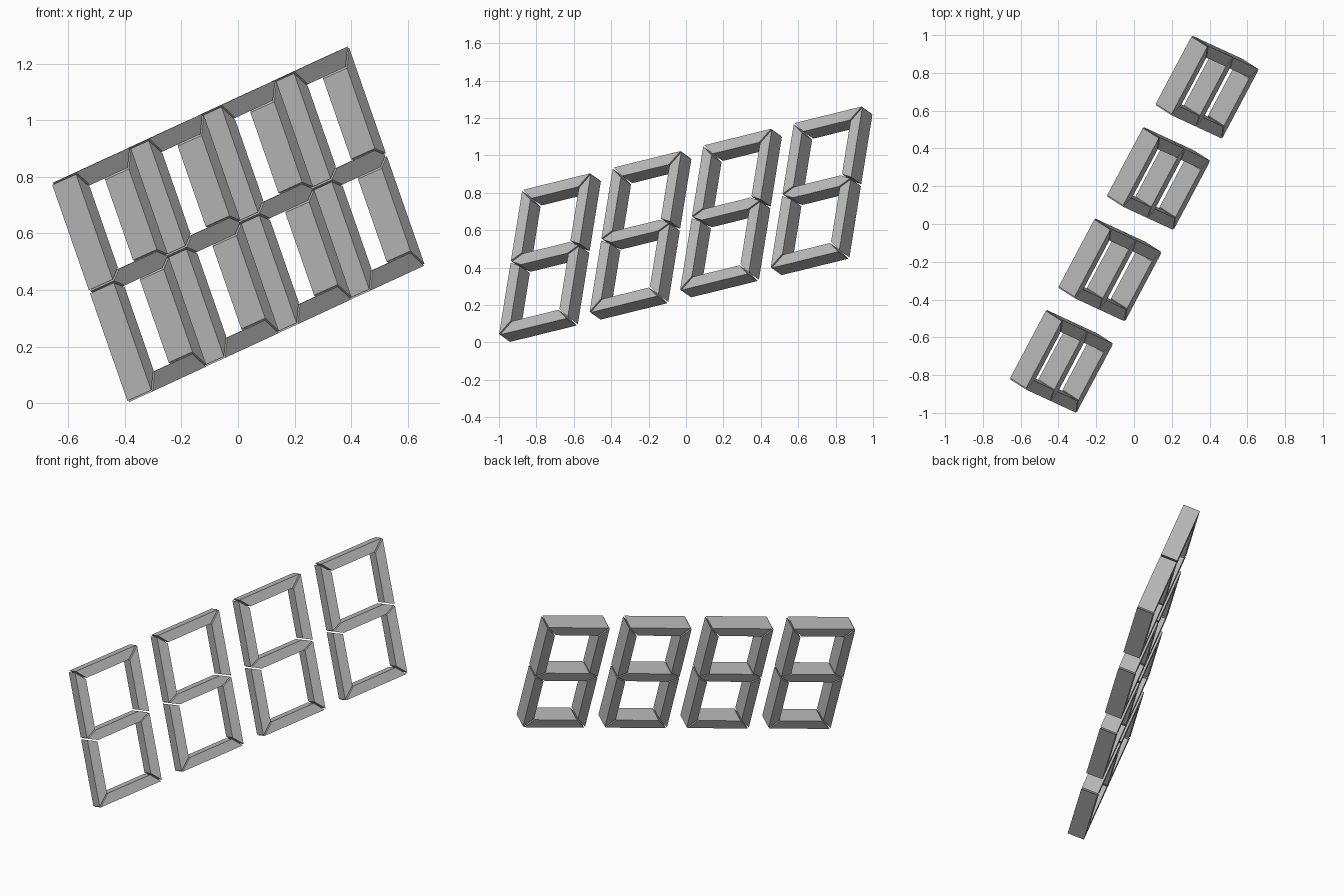
import bpy, bmesh
from mathutils import Matrix, Vector

cube = bpy.data.objects.get("Cube")
if cube:
    bpy.data.objects.remove(cube, do_unlink=True)

grey = bpy.data.materials.new("plain_grey")
grey.use_nodes = True
colour = (0.5, 0.5, 0.5, 1)
grey.diffuse_color = colour
grey.node_tree.nodes["Principled BSDF"].inputs["Base Color"].default_value = colour

# Digit proportions
W, H, DEPTH = 0.425, 0.817, 0.107
T, SLANT, GAP = 0.062, 0.182, 0.006
MID, HALF = H * 0.505, 0.031

# Tilted frame of the display: across, up, towards the viewer
across = Vector((0.459, 0.864, 0.2125)).normalized()
up = Vector((-0.414, -0.005, 0.91))
up = (up - across * up.dot(across)).normalized()
front = across.cross(up)
frame = Matrix((across, up, front)).transposed().to_4x4()
origin = Vector((-0.305, -1.0, 0.04))
step = Vector((0.257, 0.484, 0.119))


def segment_mesh(name, outline):
    """Slanted outline extruded backwards into a flat-sided bar."""
    bm = bmesh.new()
    face = bm.faces.new([bm.verts.new((a + SLANT * b, b, 0)) for a, b in outline])
    back = bmesh.ops.extrude_face_region(bm, geom=[face])["geom"]
    bmesh.ops.translate(bm, verts=[v for v in back if isinstance(v, bmesh.types.BMVert)],
                        vec=(0, 0, -DEPTH))
    bmesh.ops.recalc_face_normals(bm, faces=bm.faces)
    mesh = bpy.data.meshes.new(name)
    bm.to_mesh(mesh)
    bm.free()
    mesh.materials.append(grey)
    return mesh


def mirror(outline):
    return [(W - a, b) for a, b in outline]


# Mitred bar outlines, separated by thin gaps
bottom = [(GAP, 0), (W - GAP, 0), (W - T - GAP, T), (T + GAP, T)]
top = [(a, H - b) for a, b in bottom]
middle = [(GAP, MID), (T + GAP, MID - HALF), (W - T - GAP, MID - HALF),
          (W - GAP, MID), (W - T - GAP, MID + HALF), (T + GAP, MID + HALF)]
lower = [(0, GAP), (T, T + GAP), (T, MID - HALF - GAP), (0, MID - GAP)]
upper = [(0, MID + GAP), (T, MID + HALF + GAP), (T, H - T - GAP), (0, H - GAP)]

segments = {
    "bottom_bar": bottom, "middle_bar": middle, "top_bar": top,
    "lower_near_bar": lower, "lower_far_bar": mirror(lower),
    "upper_near_bar": upper, "upper_far_bar": mirror(upper),
}

# Four identical digits in a row
for name, outline in segments.items():
    mesh = segment_mesh(name, outline)
    for i in range(4):
        bar = bpy.data.objects.new(f"digit_{i + 1}_{name}", mesh)
        bar.matrix_world = Matrix.Translation(origin + step * i) @ frame
        bpy.context.collection.objects.link(bar)
